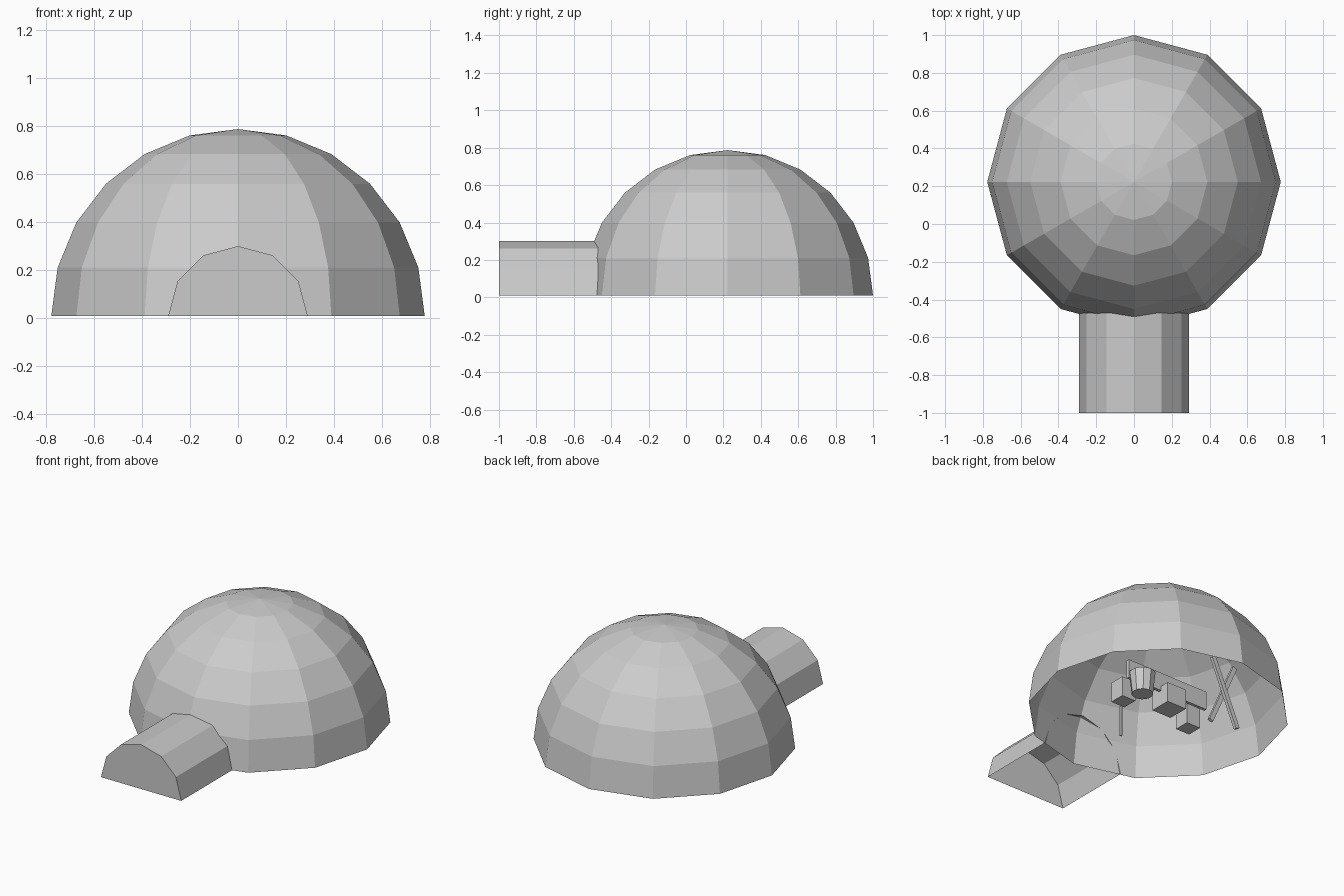
import bpy, bmesh, math
from mathutils import Matrix, Vector

if "Cube" in bpy.data.objects:
    bpy.data.objects.remove(bpy.data.objects["Cube"])

snow = bpy.data.materials.new("pale_grey")
snow.diffuse_color = (0.6, 0.6, 0.6, 1)
snow.use_nodes = True
snow.node_tree.nodes["Principled BSDF"].inputs["Base Color"].default_value = snow.diffuse_color
BASE = 0.01


def finish(name, bm):
    me = bpy.data.meshes.new(name)
    bm.to_mesh(me)
    bm.free()
    me.materials.append(snow)
    ob = bpy.data.objects.new(name, me)
    bpy.context.collection.objects.link(ob)
    return ob


def box(name, center, size, turn=0.0):
    """Box turned about the y axis."""
    bm = bmesh.new()
    bmesh.ops.create_cube(bm, size=1)
    m = (Matrix.Translation(center) @ Matrix.Rotation(turn, 4, 'Y')
         @ Matrix.Diagonal((*size, 1)))
    bmesh.ops.transform(bm, matrix=m, verts=bm.verts)
    return finish(name, bm)


# Dome: upper half of a twelve-sided sphere, open below
bm = bmesh.new()
bmesh.ops.create_uvsphere(bm, u_segments=12, v_segments=12, radius=0.777)
bmesh.ops.delete(bm, geom=[v for v in bm.verts if v.co.z < -0.01], context='VERTS')
bmesh.ops.translate(bm, vec=(0, 0.223, BASE), verts=bm.verts)
finish("dome", bm)

# Entrance tunnel: arch shell with a closed front, poking slightly through the dome
bm = bmesh.new()
arch = [(0.29 * math.cos(i * math.pi / 6), BASE + 0.29 * math.sin(i * math.pi / 6))
        for i in range(7)]
front = [bm.verts.new((x, -1, z)) for x, z in arch]
back = [bm.verts.new((x, -0.47, z)) for x, z in arch]
for i in range(6):
    bm.faces.new((front[i], back[i], back[i + 1], front[i + 1]))
bm.faces.new(front[::-1])
bmesh.ops.recalc_face_normals(bm, faces=bm.faces)
finish("entrance_tunnel", bm)

# Bench inside: back board and two blocks
box("bench_back", (0, 0.30, 0.17), (0.6, 0.02, 0.12))
for side, label in ((1, "right"), (-1, "left")):
    box("bench_block_" + label, (side * 0.25, 0.2, 0.075), (0.1, 0.1, 0.13))
box("crate", (-0.02, 0.3, 0.075), (0.14, 0.14, 0.13))

# Bucket
bm = bmesh.new()
bmesh.ops.create_cone(bm, cap_ends=True, segments=10, radius1=0.065, radius2=0.08, depth=0.14)
bmesh.ops.translate(bm, vec=(0.22, 0.34, 0.08), verts=bm.verts)
finish("bucket", bm)

# Crossed skis
for side in (1, -1):
    box("ski_1" if side > 0 else "ski_2", (-0.39, 0.36 + side * 0.012, 0.23),
        (0.03, 0.02, 0.46), side * math.atan2(0.2, 0.46))

# Thin upright stick
box("stick", (0, -0.12, 0.11), (0.012, 0.012, 0.2))
